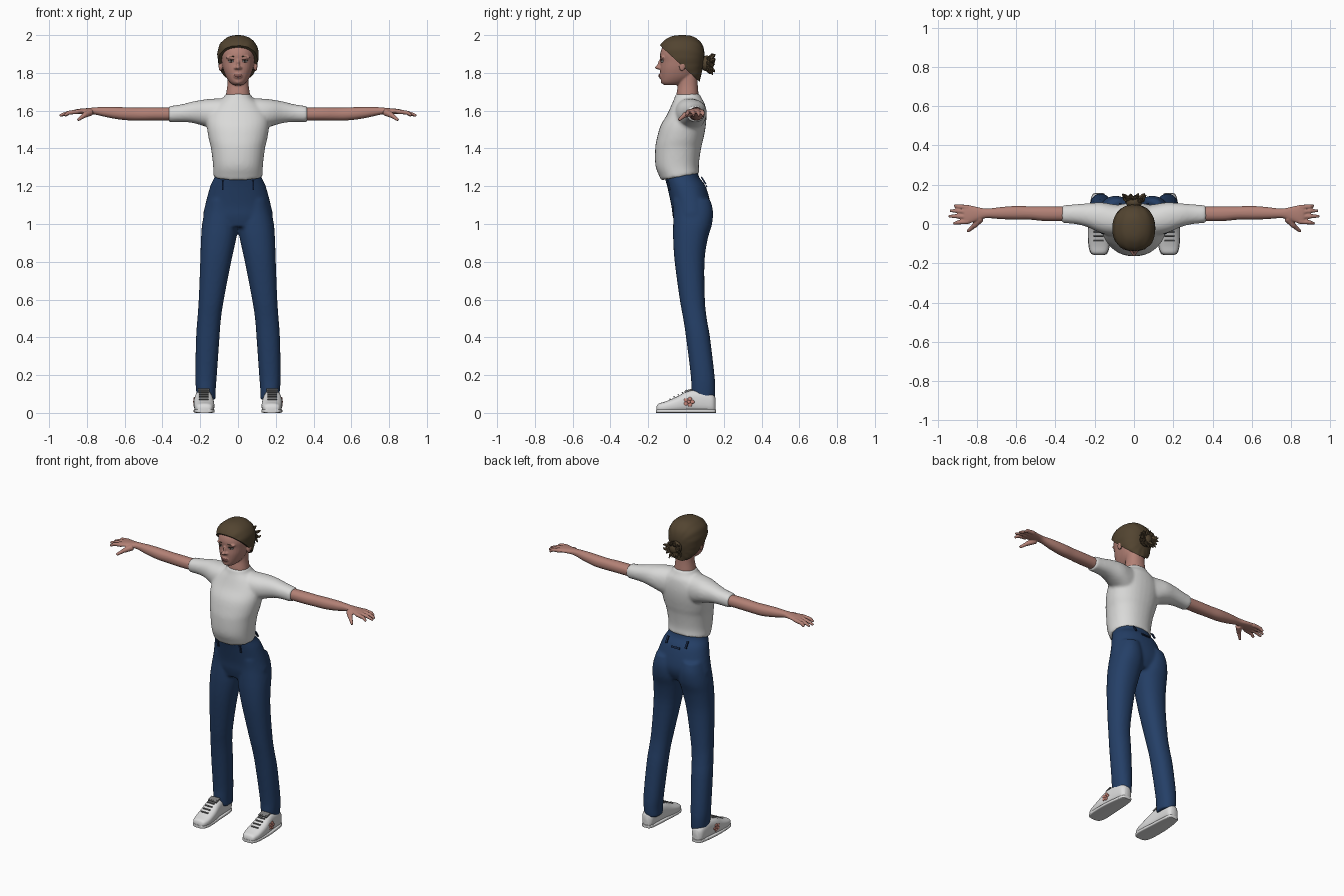
import bpy, bmesh, math, random
from mathutils import Vector, Matrix

cube = bpy.data.objects.get("Cube")
if cube:
    bpy.data.objects.remove(cube)
random.seed(4)


def material(name, r, g, b):
    m = bpy.data.materials.new(name)
    m.use_nodes = True
    m.diffuse_color = (r, g, b, 1)
    node = m.node_tree.nodes["Principled BSDF"]
    node.inputs["Base Color"].default_value = (r, g, b, 1)
    node.inputs["Roughness"].default_value = 0.8
    return m


SKIN = material("skin", 0.45, 0.22, 0.18)
SHIRT = material("shirt white", 0.7, 0.7, 0.69)
DENIM = material("denim blue", 0.018, 0.05, 0.135)
SEAM = material("dark denim", 0.008, 0.02, 0.06)
HAIR = material("hair brown", 0.085, 0.058, 0.03)
SHOE = material("shoe white", 0.72, 0.72, 0.72)
LACE = material("lace grey", 0.2, 0.2, 0.2)
LIP = material("lip pink", 0.36, 0.13, 0.12)
PETAL = material("petal pink", 0.6, 0.25, 0.2)
EYE = material("eye dark", 0.03, 0.02, 0.015)


def smooth_rows(rows, steps):
    """Catmull-Rom resampling of section rows."""
    out = []
    for i in range(len(rows) - 1):
        a, b, c, d = (rows[max(0, min(len(rows) - 1, i + k))] for k in (-1, 0, 1, 2))
        for s in range(steps):
            t = s / steps
            out.append([0.5 * (2 * q + (r - p) * t + (2 * p - 5 * q + 4 * r - w) * t * t
                               + (3 * q - p - 3 * r + w) * t ** 3) for p, q, r, w in zip(a, b, c, d)])
    return out + [list(rows[-1])]


def loft(bm, axis, rows, n=32, power=2.2, steps=4):
    """Rows are (position, low a, high a, low b, high b) along the axis."""
    rings = []
    for t, a0, a1, b0, b1 in smooth_rows(rows, steps):
        ring = []
        for k in range(n):
            ang = math.tau * k / n
            c, s = math.cos(ang), math.sin(ang)
            a = (a0 + a1) / 2 + (a1 - a0) / 2 * math.copysign(abs(c) ** (2 / power), c)
            b = (b0 + b1) / 2 + (b1 - b0) / 2 * math.copysign(abs(s) ** (2 / power), s)
            ring.append(bm.verts.new({"x": (t, a, b), "y": (a, t, b), "z": (a, b, t)}[axis]))
        rings.append(ring)
    for lo, hi in zip(rings, rings[1:]):
        for k in range(n):
            bm.faces.new((lo[k], lo[(k + 1) % n], hi[(k + 1) % n], hi[k]))
    bm.faces.new(rings[0])
    bm.faces.new(rings[-1])


def ball(bm, loc, size, rot=(0, 0, 0)):
    turn = Matrix.Rotation(rot[2], 4, "Z") @ Matrix.Rotation(rot[1], 4, "Y") @ Matrix.Rotation(rot[0], 4, "X")
    m = Matrix.Translation(loc) @ turn @ Matrix.Diagonal((*size, 1))
    bmesh.ops.create_uvsphere(bm, u_segments=20, v_segments=12, radius=1, matrix=m)


def box(bm, loc, size, tilt=0):
    m = Matrix.Translation(loc) @ Matrix.Rotation(tilt, 4, "X") @ Matrix.Diagonal((*size, 1))
    bmesh.ops.create_cube(bm, size=1, matrix=m)


def rod(bm, p, q, r0, r1, segments=12):
    p, q = Vector(p), Vector(q)
    m = Matrix.Translation((p + q) / 2) @ (q - p).to_track_quat("Z", "Y").to_matrix().to_4x4()
    bmesh.ops.create_cone(bm, cap_ends=True, segments=segments, radius1=r0, radius2=r1,
                          depth=(q - p).length, matrix=m)


def both_sides(bm):
    copy = bmesh.ops.duplicate(bm, geom=bm.verts[:] + bm.edges[:] + bm.faces[:])["geom"]
    for v in copy:
        if isinstance(v, bmesh.types.BMVert):
            v.co.x *= -1


def cut(bm, point, normal):
    """Remove what lies on the normal side of a plane and close the hole."""
    res = bmesh.ops.bisect_plane(bm, geom=bm.verts[:] + bm.edges[:] + bm.faces[:], plane_co=point,
                                 plane_no=normal, clear_outer=True)
    bmesh.ops.edgeloop_fill(bm, edges=[e for e in res["geom_cut"] if isinstance(e, bmesh.types.BMEdge)])


def finish(bm, name, mat, voxel=0, smoothing=4):
    bmesh.ops.recalc_face_normals(bm, faces=bm.faces)
    mesh = bpy.data.meshes.new(name)
    bm.to_mesh(mesh)
    bm.free()
    mesh.materials.append(mat)
    ob = bpy.data.objects.new(name, mesh)
    bpy.context.collection.objects.link(ob)
    if voxel:
        r = ob.modifiers.new("Blend", "REMESH")
        r.mode, r.voxel_size, r.use_smooth_shade = "VOXEL", voxel, True
        s = ob.modifiers.new("Soften", "SMOOTH")
        s.factor, s.iterations = 0.5, smoothing
    else:
        bpy.ops.object.select_all(action="DESELECT")
        ob.select_set(True)
        bpy.context.view_layer.objects.active = ob
        bpy.ops.object.shade_smooth_by_angle(angle=math.radians(40))
    return ob


# Shirt: sleeves blended into the torso, hem sloping up to the back
bm = bmesh.new()
loft(bm, "x", [(.02, -.05, .09, 1.5, 1.665), (.1, -.06, .1, 1.49, 1.665), (.17, -.045, .11, 1.515, 1.66),
               (.24, -.015, .105, 1.535, 1.648), (.3, .0, .1, 1.54, 1.633), (.368, .005, .095, 1.538, 1.624)])
both_sides(bm)
torso = bmesh.new()
loft(torso, "z", [(1.18, -.12, .12, -.11, .075), (1.25, -.13, .13, -.14, .074), (1.31, -.132, .132, -.162, .068),
                  (1.4, -.143, .143, -.163, .08), (1.45, -.155, .155, -.155, .092), (1.52, -.165, .165, -.135, .105),
                  (1.58, -.16, .16, -.1, .108), (1.635, -.12, .12, -.075, .1), (1.665, -.08, .08, -.062, .083),
                  (1.69, -.068, .068, -.055, .072)])
cut(torso, (0, 0, 1.255), (0, .18, -1))
tmp = bpy.data.meshes.new("torso_part")
torso.to_mesh(tmp)
bm.from_mesh(tmp)
bpy.data.meshes.remove(tmp)
finish(bm, "shirt", SHIRT, .009, 5)

# Jeans
bm = bmesh.new()
loft(bm, "z", [(.07, .118, .215, .035, .152), (.12, .118, .222, .028, .155), (.2, .112, .226, .025, .151),
               (.4, .098, .222, .0, .127), (.5, .09, .215, -.015, .11), (.6, .075, .208, -.033, .1),
               (.8, .036, .2, -.06, .098), (.92, .01, .196, -.068, .115), (1.0, .0, .19, -.068, .138),
               (1.07, .01, .176, -.066, .143), (1.13, .02, .16, -.07, .128)])
both_sides(bm)
trunk = bmesh.new()
loft(trunk, "z", [(.985, -.16, .16, -.055, .105), (1.04, -.184, .184, -.07, .13), (1.1, -.174, .174, -.078, .132),
                  (1.2, -.147, .147, -.1, .104), (1.25, -.124, .124, -.113, .068), (1.3, -.12, .12, -.115, .06)])
cut(trunk, (0, 0, 1.27), (0, -.18, 1))
tmp = bpy.data.meshes.new("trunk_part")
trunk.to_mesh(tmp)
bm.from_mesh(tmp)
bpy.data.meshes.remove(tmp)
finish(bm, "jeans", DENIM, .009, 4)

# Belt loops and back tab
bm = bmesh.new()
box(bm, (.08, -.092, 1.205), (.012, .008, .05), .2)
box(bm, (.07, .093, 1.23), (.012, .008, .045), .55)
both_sides(bm)
box(bm, (0, .108, 1.2), (.06, .006, .012), .45)
finish(bm, "belt_loops", SEAM)

# Arms and hands
bm = bmesh.new()
loft(bm, "x", [(.32, .015, .088, 1.548, 1.616), (.45, .015, .09, 1.548, 1.617), (.53, .022, .09, 1.548, 1.616),
               (.6, .022, .092, 1.55, 1.618), (.68, .025, .086, 1.562, 1.62), (.75, .03, .078, 1.578, 1.618),
               (.79, .02, .085, 1.583, 1.614), (.84, .002, .096, 1.583, 1.61), (.866, .004, .094, 1.583, 1.605)])
for base, mid, tip in ((.086, .089, .092), (.062, .066, .068), (.037, .039, .04), (.012, .008, .002)):
    reach = .945 - 14 * (tip - .045) ** 2
    rod(bm, (.845, base, 1.595), (.9, mid, 1.589), .0125, .011)
    rod(bm, (.895, mid, 1.59), (reach, tip, 1.574), .011, .0075)
rod(bm, (.78, .03, 1.592), (.815, -.01, 1.575), .02, .014)
rod(bm, (.81, -.005, 1.578), (.848, -.038, 1.55), .0135, .008)
both_sides(bm)
finish(bm, "arms_and_hands", SKIN, .0045, 3)

# Head, neck, nose and ears
bm = bmesh.new()
loft(bm, "z", [(1.64, -.07, .07, -.05, .07), (1.69, -.063, .063, -.05, .066), (1.74, -.056, .056, -.042, .062),
               (1.81, -.055, .055, -.04, .06)])
loft(bm, "z", [(1.735, -.024, .024, -.115, -.04), (1.75, -.044, .044, -.13, .0), (1.78, -.064, .064, -.135, .04),
               (1.82, -.079, .079, -.137, .06), (1.86, -.087, .087, -.135, .075), (1.9, -.091, .091, -.137, .08),
               (1.94, -.084, .084, -.122, .07), (1.97, -.05, .05, -.085, .04)])
ball(bm, (0, -.146, 1.829), (.013, .019, .011))
ball(bm, (0, -.138, 1.847), (.008, .012, .028), (-.2, 0, 0))
ball(bm, (0, -.131, 1.784), (.024, .014, .016))
ball(bm, (0, -.12, 1.755), (.02, .014, .014))
for s in (-1, 1):
    ball(bm, (s * .012, -.138, 1.826), (.009, .011, .008))
    ball(bm, (s * .093, -.018, 1.838), (.01, .018, .03), (-.2, 0, 0))
    ball(bm, (s * .035, -.122, 1.882), (.03, .011, .01))
finish(bm, "head", SKIN, .0045, 3)

# Lips, eyes and brows
bm = bmesh.new()
ball(bm, (0, -.139, 1.788), (.022, .007, .004))
ball(bm, (0, -.139, 1.781), (.018, .007, .005))
finish(bm, "lips", LIP)
bm = bmesh.new()
ball(bm, (.036, -.124, 1.861), (.016, .009, .006), (0, 0, .3))
both_sides(bm)
finish(bm, "eye_whites", SHIRT)
bm = bmesh.new()
ball(bm, (.035, -.13, 1.861), (.006, .005, .006))
ball(bm, (.037, -.127, 1.8675), (.018, .007, .0025), (0, .08, .35))
both_sides(bm)
finish(bm, "irises_and_lashes", EYE)
bm = bmesh.new()
ball(bm, (.037, -.127, 1.885), (.021, .007, .003), (0, .1, .35))
both_sides(bm)
finish(bm, "eyebrows", HAIR)

# Hair: cap trimmed along the hairline, with combed ridges
bm = bmesh.new()
loft(bm, "z", [(1.755, -.04, .04, .03, .072), (1.79, -.08, .08, -.04, .08), (1.84, -.101, .101, -.12, .092),
               (1.9, -.109, .109, -.143, .098), (1.95, -.097, .097, -.134, .086), (1.982, -.066, .066, -.1, .056),
               (1.996, -.035, .035, -.066, .026), (2.0, -.008, .008, -.03, -.01)], n=64)
for v in bm.verts:
    ridge = 1 + .012 * math.sin(14 * math.atan2(v.co.x, v.co.z - 1.86))
    v.co.x *= ridge
    v.co.y = -.02 + (v.co.y + .02) * ridge
cut(bm, (0, -.13, 1.938), (0, -.92, -1))
finish(bm, "hair_cap", HAIR)

# Messy bun with loose ends
bm = bmesh.new()
ball(bm, (0, .11, 1.85), (.04, .034, .042))
for i in range(26):
    ang = math.tau * i / 26
    d = Vector((math.cos(ang), random.uniform(.1, .8), math.sin(ang) * .85))
    start = Vector((0, .108, 1.85)) + d * .02
    bend = start + d * random.uniform(.025, .035)
    end = bend + Vector((d.x * .01, .008, random.uniform(-.022, .012)))
    rod(bm, start, bend, .012, .009, 6)
    rod(bm, bend, end, .009, .002, 6)
finish(bm, "hair_bun", HAIR)

# Shoes
bm = bmesh.new()
loft(bm, "y", [(-.157, .155, .2, .004, .03), (-.147, .138, .219, .002, .048), (-.11, .126, .23, .002, .06),
               (-.05, .126, .234, .002, .085), (.0, .132, .232, .002, .112), (.05, .137, .226, .002, .122),
               (.1, .139, .222, .002, .118), (.14, .143, .216, .002, .1), (.156, .158, .2, .004, .08)], power=2.7)
both_sides(bm)
finish(bm, "shoes", SHOE)
bm = bmesh.new()
loft(bm, "y", [(-.158, .152, .203, 0, .018), (-.147, .134, .222, 0, .02), (-.1, .124, .233, 0, .02),
               (0, .13, .235, 0, .02), (.1, .136, .225, 0, .02), (.148, .146, .213, 0, .02),
               (.158, .16, .198, 0, .018)], power=5)
both_sides(bm)
finish(bm, "soles", SHOE)
bm = bmesh.new()
for i in range(5):
    box(bm, (.181, -.085 + i * .022, .073 + i * .0115), (.05, .007, .006), .5)
box(bm, (.181, .012, .118), (.06, .04, .009), .3)
both_sides(bm)
finish(bm, "laces", LACE)

# Flower patch on the outer side of each shoe
bm = bmesh.new()
for i in range(5):
    ang = math.tau * i / 5
    ball(bm, (.2315, .015 + .019 * math.cos(ang), .058 + .016 * math.sin(ang)), (.0045, .011, .01))
ball(bm, (.233, .015, .058), (.0045, .009, .008))
both_sides(bm)
finish(bm, "shoe_flowers", PETAL)
